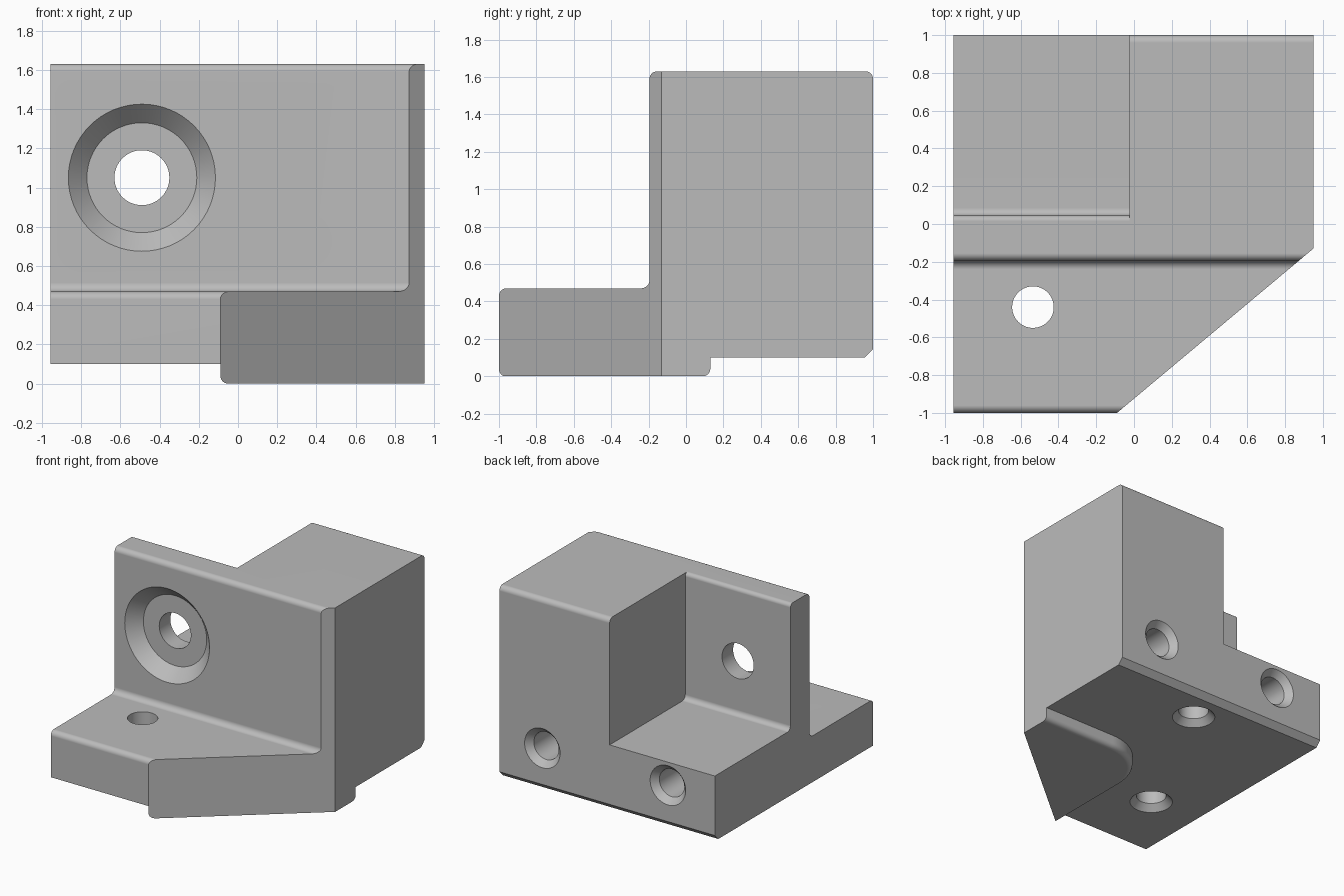
import bpy, bmesh, math
from mathutils import Vector, Matrix

if "Cube" in bpy.data.objects:
    bpy.data.objects.remove(bpy.data.objects["Cube"], do_unlink=True)

grey = bpy.data.materials.new("machined grey")
grey.use_nodes = True
colour = (0.5, 0.5, 0.5, 1)
grey.diffuse_color = colour
grey.node_tree.nodes["Principled BSDF"].inputs["Base Color"].default_value = colour


def rounded(corners, steps=8):
    """Outline from (u, v, radius) corners, with arcs at the rounded ones."""
    out = []
    for i, (u, v, r) in enumerate(corners):
        p = Vector((u, v))
        if not r:
            out.append(p)
            continue
        a = (Vector(corners[i - 1][:2]) - p).normalized()
        b = (Vector(corners[(i + 1) % len(corners)][:2]) - p).normalized()
        centre = p + (a + b) * r        # all rounded corners are square
        for k in range(steps + 1):
            t = k / steps * math.pi / 2
            out.append(centre - b * r * math.cos(t) - a * r * math.sin(t))
    return out


def finish(name, bm):
    bmesh.ops.recalc_face_normals(bm, faces=bm.faces)
    mesh = bpy.data.meshes.new(name)
    bm.to_mesh(mesh)
    bm.free()
    mesh.materials.append(grey)
    obj = bpy.data.objects.new(name, mesh)
    bpy.context.collection.objects.link(obj)
    return obj


def prism(name, outline, axis, start, end, round_start=0):
    """Extrude an outline along x (outline in y, z) or z (outline in x, y)."""
    place = (lambda p: (start, p.x, p.y)) if axis == "x" else (lambda p: (p.x, p.y, start))
    bm = bmesh.new()
    base = bm.faces.new([bm.verts.new(place(p)) for p in outline])
    rim = list(base.edges)
    top = bmesh.ops.extrude_face_region(bm, geom=[base], use_keep_orig=True)
    step = Vector((end - start, 0, 0)) if axis == "x" else Vector((0, 0, end - start))
    moved = [g for g in top["geom"] if isinstance(g, bmesh.types.BMVert)]
    bmesh.ops.translate(bm, verts=moved, vec=step)
    bmesh.ops.recalc_face_normals(bm, faces=bm.faces)
    if round_start:
        bmesh.ops.bevel(bm, geom=rim, offset=round_start, segments=6,
                        profile=0.5, affect="EDGES")
    return finish(name, bm)


def drill(name, location, direction, profile, sides=64):
    """Revolved cutter; profile holds (radius, depth) pairs."""
    bm = bmesh.new()
    rings = []
    for r, d in profile:
        rings.append([bm.verts.new((r * math.cos(2 * math.pi * i / sides),
                                    r * math.sin(2 * math.pi * i / sides), d))
                      for i in range(sides)])
    for low, high in zip(rings, rings[1:]):
        for i in range(sides):
            j = (i + 1) % sides
            bm.faces.new((low[i], low[j], high[j], high[i]))
    bm.faces.new(rings[0])
    bm.faces.new(rings[-1])
    turn = Vector(direction).to_track_quat("Z", "Y").to_matrix().to_4x4()
    bm.transform(Matrix.Translation(location) @ turn)
    return finish(name, bm)


def combine(target, tool, operation):
    mod = target.modifiers.new(operation, "BOOLEAN")
    mod.operation, mod.solver, mod.object = operation, "EXACT", tool
    bpy.context.view_layer.objects.active = target
    bpy.ops.object.modifier_apply(modifier=mod.name)
    bpy.data.objects.remove(tool, do_unlink=True)


# Main body: ledge, upright and rear block in one side profile
body = prism("bracket_body", rounded([
    (-1, 0.1, 0), (-1, 0.47, 0.04), (-0.195, 0.47, 0.045), (-0.195, 1.63, 0.04),
    (1, 1.63, 0.04), (1, 0.145, 0), (0.955, 0.1, 0)]), "x", -0.955, 1.2)

# Raised foot pad under the front corner
pad = prism("foot_pad", rounded([
    (-0.09, -1.2, 0), (1.2, -1.2, 0), (1.2, 0.13, 0), (-0.09, 0.13, 0.4)], 16),
    "z", 0, 0.25, 0.04)
combine(body, pad, "UNION")

# Slanted front corner and flat side
side = prism("side_cutter", [Vector(p) for p in (
    (-0.402, -1.261), (0.95, -0.13), (0.95, 1.3), (1.6, 1.3), (1.6, -1.261))],
    "z", -0.3, 2)
combine(body, side, "DIFFERENCE")

# Rear notch behind the upright, with filleted floor and rounded top edge
notch = prism("notch_cutter", rounded([
    (1.2, 0.62, 0), (0.045, 0.62, 0.04), (0.045, 1.6301, 0.03),
    (-0.1, 1.6301, 0), (-0.1, 1.8, 0), (1.2, 1.8, 0)]), "x", -1.2, -0.025)
combine(body, notch, "DIFFERENCE")

# Wide countersunk hole through the upright
wide = [(0.4035, -0.03), (0.28, 0.1), (0.14, 0.1), (0.14, 0.4)]
combine(body, drill("upright_hole", (-0.49, -0.195, 1.05), (0, 1, 0), wide), "DIFFERENCE")

# Small countersunk holes in the underside and the back
small = [(0.185, -0.03), (0.11, 0.05), (0.11, 0.5)]
for x, y in ((-0.535, -0.44), (0.03, 0.72)):
    combine(body, drill("base_hole", (x, y, 0.1), (0, 0, 1), small), "DIFFERENCE")
for x in (-0.54, 0.57):
    combine(body, drill("back_hole", (x, 1, 0.435), (0, -1, 0), small), "DIFFERENCE")

# Smooth the fillets and bores, keep the machined edges crisp
bpy.ops.object.select_all(action="DESELECT")
body.select_set(True)
bpy.context.view_layer.objects.active = body
bpy.ops.object.shade_smooth_by_angle(angle=math.radians(25))
weighted = body.modifiers.new("weighted_normals", "WEIGHTED_NORMAL")
weighted.keep_sharp = True
